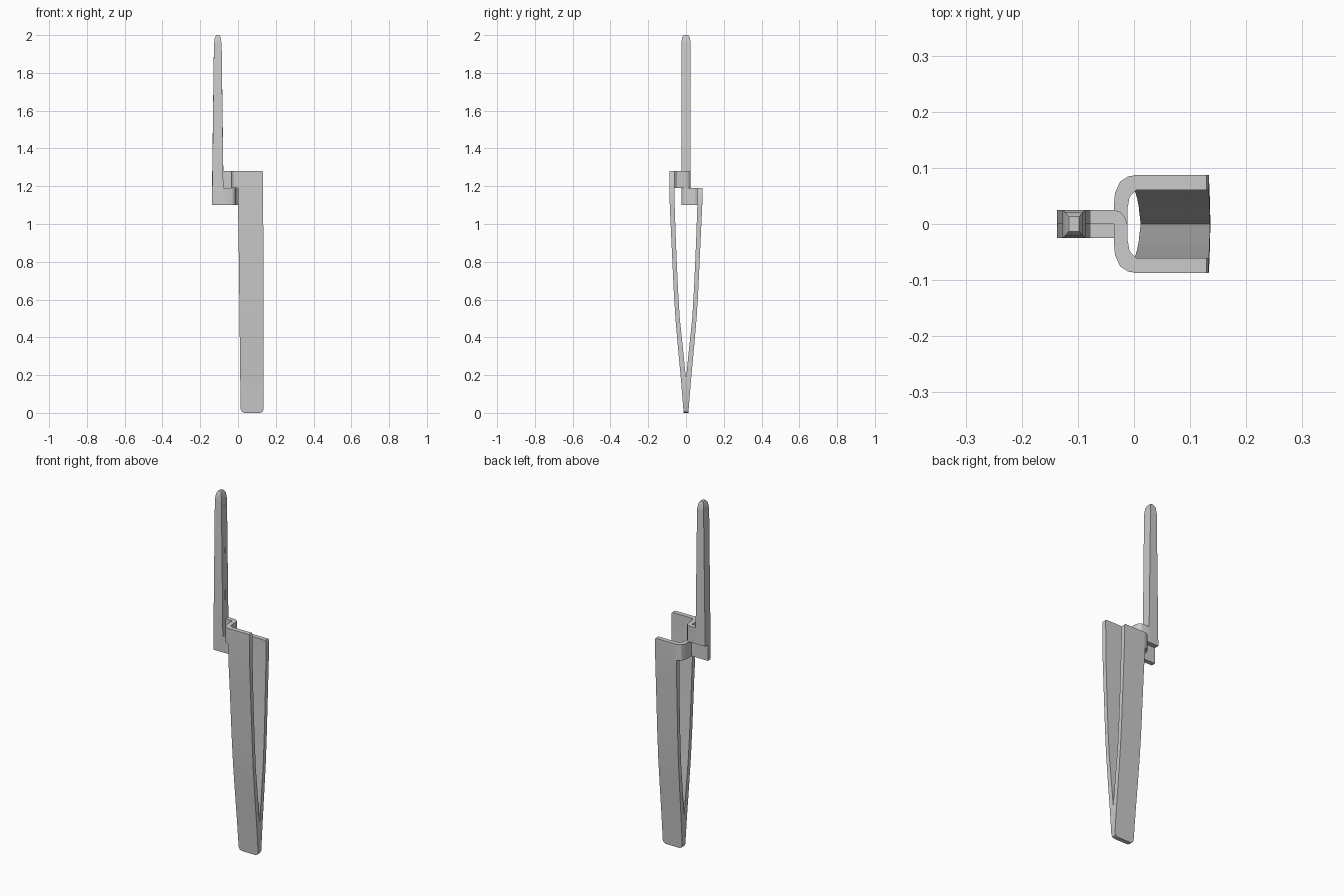
import bpy, bmesh

if "Cube" in bpy.data.objects:
    bpy.data.objects.remove(bpy.data.objects["Cube"])


def make_object(name, rings):
    """Loft closed rings of equal size into a capped solid."""
    bm = bmesh.new()
    loops = [[bm.verts.new(p) for p in ring] for ring in rings]
    n = len(loops[0])
    for a, b in zip(loops, loops[1:]):
        for i in range(n):
            j = (i + 1) % n
            bm.faces.new((a[i], a[j], b[j], b[i]))
    bm.faces.new(loops[0][::-1])
    bm.faces.new(loops[-1])
    bmesh.ops.recalc_face_normals(bm, faces=bm.faces)
    mesh = bpy.data.meshes.new(name)
    bm.to_mesh(mesh)
    bm.free()
    obj = bpy.data.objects.new(name, mesh)
    bpy.context.collection.objects.link(obj)
    bpy.ops.object.select_all(action='DESELECT')
    obj.select_set(True)
    bpy.context.view_layer.objects.active = obj
    bpy.ops.object.shade_smooth_by_angle(angle=0.5)
    return obj


# spring blade stations: z, inset of rounded ends, inner y, outer y
BLADE = [(0.0, 0.018, 0.0, 0.012), (0.006, 0.006, 0.0, 0.013),
         (0.02, 0.0, 0.0, 0.014), (0.18, 0.0, 0.0, 0.027),
         (0.34, 0.0, 0.016, 0.042), (0.5, 0.0, 0.033, 0.056),
         (0.65, 0.0, 0.042, 0.065), (0.8, 0.0, 0.049, 0.072),
         (0.95, 0.0, 0.055, 0.079), (1.1, 0.0, 0.060, 0.086)]

# plan of the bent strip joining a blade to the pin
TAB = [(0.004, 0.087), (-0.01, 0.085), (-0.025, 0.075), (-0.034, 0.055),
       (-0.036, 0.03), (-0.036, 0.0), (-0.09, 0.0), (-0.09, -0.025),
       (-0.035, -0.025), (-0.024, -0.021), (-0.016, -0.012), (-0.012, 0.0),
       (-0.012, 0.025), (-0.008, 0.048), (0.004, 0.061)]

# pin stations: z, half width, thickness
PIN_TOP = [(1.95, 0.0205, 0.025), (1.985, 0.016, 0.021), (2.0, 0.009, 0.013)]


def build_half(label, s, top):
    # curved spring blade
    rings = []
    stations = BLADE + [(top - 0.008, 0.0, 0.061, 0.087),
                        (top, 0.004, 0.061, 0.087)]
    for z, inset, yi, yo in stations:
        left = 0.014 * (1 - min(z / 1.19, 1)) + inset
        if z > 1.09:
            left = 0.0
        right = 0.136 - 0.003 * z / 1.28 - inset
        rings.append([(left, s * yi, z), (right, s * yi, z),
                      (right, s * yo, z), (left, s * yo, z)])
    make_object(label + "_spring_blade", rings)

    # bent connecting strip
    make_object(label + "_bent_strip",
                [[(x, s * y, z) for x, y in TAB] for z in (top - 0.09, top)])

    # one layer of the pin, on the opposite side of the centre plane
    rings = []
    base = top - 0.09
    for z, hw, t in [(base, 0.0305, 0.025)] + PIN_TOP:
        rings.append([(-0.107 - hw, 0, z), (-0.107 + hw, 0, z),
                      (-0.107 + hw, -s * t, z), (-0.107 - hw, -s * t, z)])
    make_object(label + "_pin_layer", rings)


build_half("front", -1, 1.28)
build_half("back", 1, 1.19)
